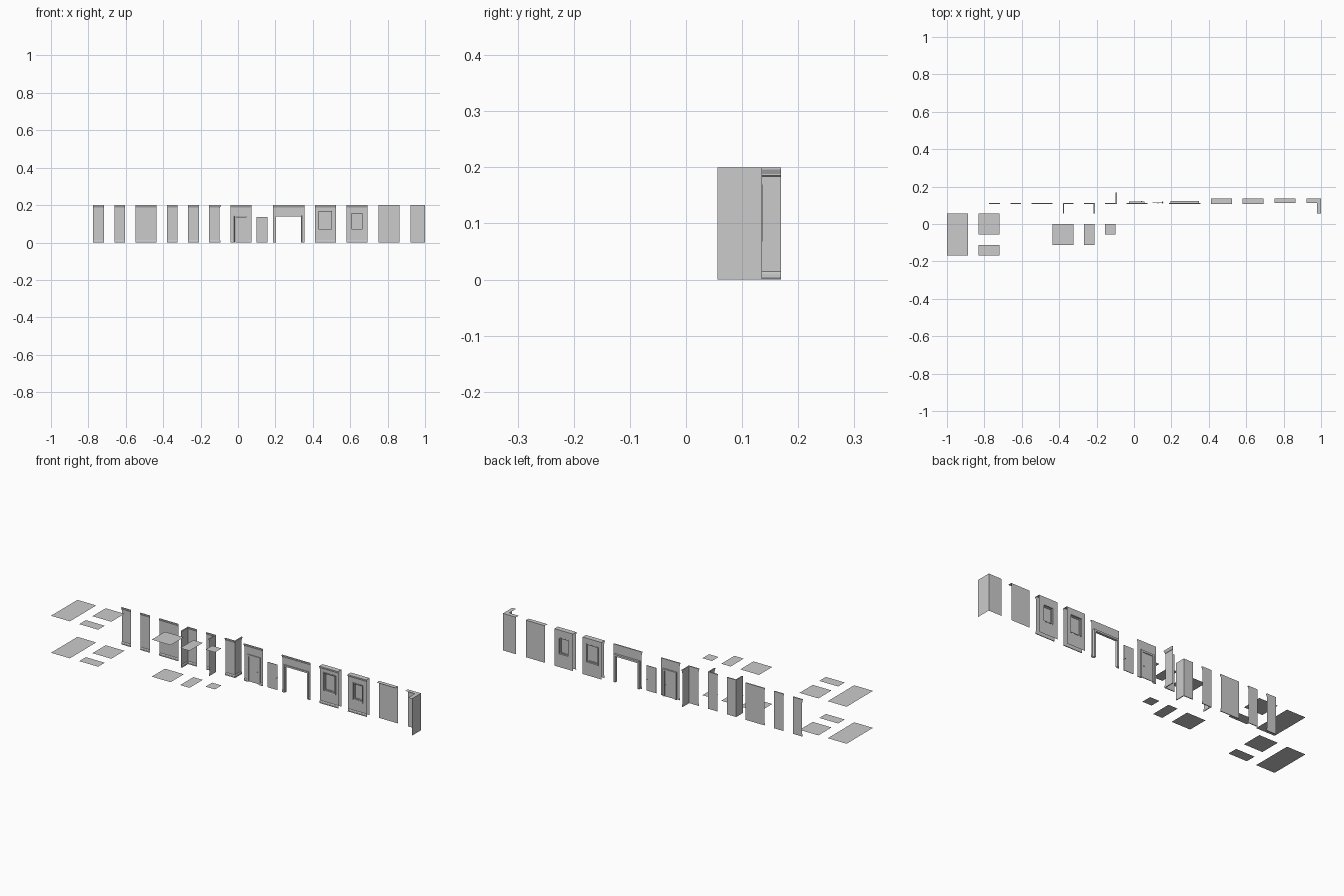
import bpy, math
from mathutils import Vector

if "Cube" in bpy.data.objects:
    bpy.data.objects.remove(bpy.data.objects["Cube"])

U = 0.0563           # half a module
H = 0.2              # storey height
Y0 = 2 * U           # room-side wall plane
Y1 = 0.135           # outer wall plane

CORNICE = [(0, .184), (.002, .185), (.002, .188), (.005, .194), (.006, .196), (.006, H), (0, H)]
SKIRTING = [(0, .014), (.002, .0125), (.003, .011), (.003, .003), (.004, .002), (.004, 0), (0, 0)]


def make(name, verts, faces):
    me = bpy.data.meshes.new(name)
    me.from_pydata(verts, [], faces)
    me.update()
    ob = bpy.data.objects.new(name, me)
    bpy.context.collection.objects.link(ob)
    return ob


def sweep(name, path, profile):
    """Sweep (offset, z) points along a floor path, offset to its right, with mitres."""
    pts = [Vector(p) for p in path]
    dirs = [(b - a).normalized() for a, b in zip(pts, pts[1:])]
    verts, n = [], len(profile)
    for i, p in enumerate(pts):
        a, b = dirs[max(i - 1, 0)], dirs[min(i, len(dirs) - 1)]
        na, nb = Vector((a.y, -a.x)), Vector((b.y, -b.x))
        m = (na + nb) / (1 + na.dot(nb))
        verts += [(p.x + m.x * d, p.y + m.y * d, z) for d, z in profile]
    faces = [(i * n + j, (i + 1) * n + j, (i + 1) * n + j + 1, i * n + j + 1)
             for i in range(len(pts) - 1) for j in range(n - 1)]
    return make(name, verts, faces)


def trim(name, path, skirt=True):
    sweep(name + "_cornice", path, CORNICE)
    if skirt:
        sweep(name + "_skirting", path, SKIRTING)


def wall(name, path):
    sweep(name, path, [(0, H), (0, 0)])
    trim(name, path)


def holed_wall(name, y, x0, x1, hole):
    """Flat wall at depth y with a rectangular hole (a, b, bottom, top)."""
    a, b, lo, hi = hole
    rects = [(x0, a, 0, H), (b, x1, 0, H), (a, b, hi, H)]
    if lo > 0:
        rects.append((a, b, 0, lo))
    verts, faces = [], []
    for l, r, bo, t in rects:
        k = len(verts)
        verts += [(l, y, bo), (r, y, bo), (r, y, t), (l, y, t)]
        faces.append((k, k + 1, k + 2, k + 3))
    return make(name, verts, faces)


def casing(name, hole, profile):
    """Sweep (outset, y) points round a hole; open at the floor for doorways."""
    a, b, lo, hi = hole
    closed, verts, faces = lo > 0, [], []
    for o, y in profile:
        base = lo - o if closed else 0
        verts += [(a - o, y, base), (a - o, y, hi + o), (b + o, y, hi + o), (b + o, y, base)]
    for i in range(len(profile) - 1):
        for j in range(4 if closed else 3):
            k = (j + 1) % 4
            faces.append((4 * i + j, 4 * i + k, 4 * i + 4 + k, 4 * i + 4 + j))
    return make(name, verts, faces)


def box(name, x0, x1, y0, y1, z0, z1):
    v = [(x, y, z) for x in (x0, x1) for y in (y0, y1) for z in (z0, z1)]
    return make(name, v, [(0, 1, 3, 2), (4, 6, 7, 5), (0, 4, 5, 1), (2, 3, 7, 6), (0, 2, 6, 4), (1, 5, 7, 3)])


def knob(name, x, y, z, r, depth):
    bpy.ops.mesh.primitive_cylinder_add(vertices=10, radius=r, depth=depth, location=(x, y, z),
                                        rotation=(math.pi / 2, 0, 0))
    bpy.context.object.name = name


def door_leaf(name, cx, y):
    w = .0295
    box(name, cx - w, cx + w, y - .0015, y + .0015, .001, .137)
    knob(name + "_peephole", cx, y, .098, .002, .005)
    knob(name + "_spindle", cx + w - .005, y, .064, .001, .009)
    for s in (-1, 1):
        knob(name + "_knob", cx + w - .005, y + s * .005, .064, .0025, .003)


# Floor and ceiling tiles: x, y (near-left corner), size in half modules
TILES = [(-1, -3 * U, 2, 4), (-1 + 3 * U, -U, 2, 2), (-1 + 3 * U, -3 * U, 2, 1),
         (-.437, -2 * U, 2, 2), (-.267, -2 * U, 1, 2), (-.155, -U, 1, 1)]
for x, y, w, d in TILES:
    for kind, z in (("floor", 0), ("ceiling", H)):
        make(kind + "_tile", [(x, y, z), (x + w * U, y, z), (x + w * U, y + d * U, z), (x, y + d * U, z)],
             [(0, 1, 2, 3)])

# Straight wall panels
for x, w in ((-.774, 1), (-.661, 1), (-.548, 2)):
    wall("wall_panel", [(x, Y0), (x + w * U, Y0)])

# Corner wall panels: two inside corners and one outside corner
wall("inner_corner_left", [(-.379, U), (-.379, Y0), (-.379 + U, Y0)])
wall("inner_corner_right", [(-.266, Y0), (-.266 + U, Y0), (-.266 + U, U)])
wall("outer_corner", [(-.154, Y0), (-.154 + U, Y0), (-.154 + U, 3 * U)])


# Doorway and wide opening, with casings
def doorway(name, x0, width, half, top, back):
    x1, c = x0 + width, x0 + width / 2
    hole = (c - half, c + half, 0, top)
    holed_wall(name + "_wall", Y0, x0, x1, hole)
    trim(name, [(x0, Y0), (x1, Y0)], False)
    o, f = .010, Y0 - .004
    sweep(name + "_skirting", [(x0, Y0), (c - half - o, Y0)], SKIRTING)
    sweep(name + "_skirting", [(c + half + o, Y0), (x1, Y0)], SKIRTING)
    casing(name + "_casing", hole, [(o, Y0), (o, f), (.005, f), (.004, f + .002), (0, f + .002),
                                    (0, back), (o, back), (o, Y0)])
    return c


c = doorway("doorway", -.041, 2 * U, .031, .138, .120)
door_leaf("fitted_door", c, Y0 + .003)
door_leaf("loose_door", .128, Y0)
doorway("wide_opening", .186, 3 * U, .066, .140, .124)


# Window walls: room face, outer face, top cap, casing, sash and pane
def window(name, x0, half, lo, hi):
    x1, c = x0 + 2 * U, x0 + U
    hole = (c - half, c + half, lo, hi)
    a, b = hole[:2]
    for part, y in (("_room_wall", Y0), ("_outer_wall", Y1)):
        holed_wall(name + part, y, x0, x1, hole)
    make(name + "_top_cap", [(x0, Y0, H), (x1, Y0, H), (x1, Y1, H), (x0, Y1, H)], [(0, 1, 2, 3)])
    trim(name, [(x0, Y0), (x1, Y0)])
    f, r = Y0 - .003, Y1 + .001
    casing(name + "_casing", hole, [(.006, Y0), (.006, f), (.003, f), (0, f + .002),
                                    (0, r), (.004, r), (.004, Y1)])
    m = Y0 + .009
    casing(name + "_sash", hole, [(0, m), (-.005, m), (-.005, m + .006), (0, m + .006)])
    make(name + "_pane", [(a, m + .003, lo), (b, m + .003, lo), (b, m + .003, hi), (a, m + .003, hi)],
         [(0, 1, 2, 3)])
    box(name + "_latch", b - .004, b - .002, m - .003, m, lo + .02, lo + .028)


window("large_window", .411, .033, .072, .165)
window("small_window", .580, .027, .072, .156)

# Outer shell panels: outer face with a top return
shell = [(Y0 - Y1, H), (0, H), (0, 0)]
for name, path in (("outer_shell_panel", [(.750, Y0), (.750 + 2 * U, Y0)]),
                   ("outer_shell_corner", [(1 - (Y1 - Y0) - U, Y0), (1 - (Y1 - Y0), Y0), (1 - (Y1 - Y0), U)])):
    sweep(name, path, [(0, H), (Y0 - Y1, H), (Y0 - Y1, 0)])
